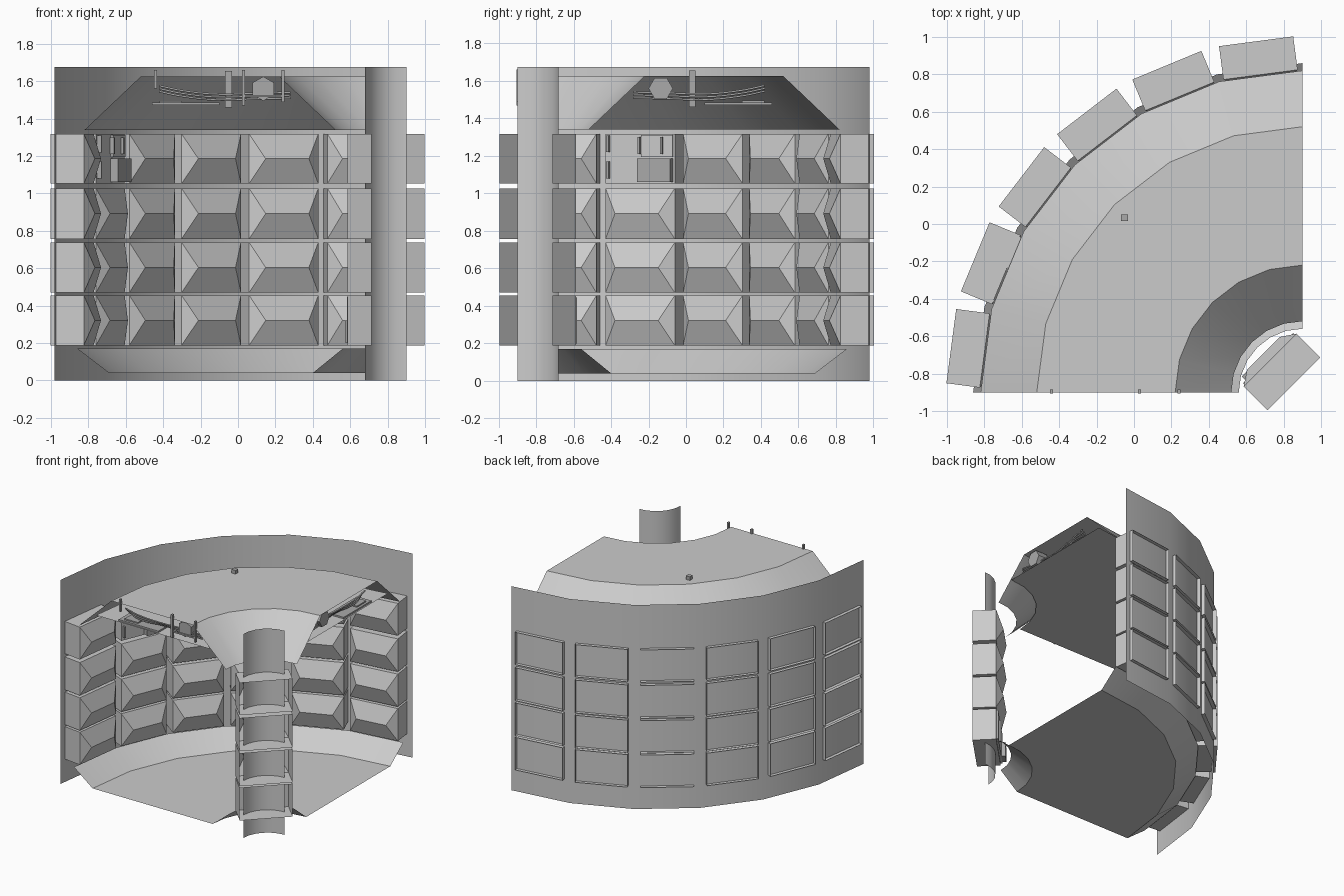
import bpy, bmesh
from math import cos, sin, radians
from mathutils import Matrix, Vector

if "Cube" in bpy.data.objects:
    bpy.data.objects.remove(bpy.data.objects["Cube"])


def material(name, value):
    m = bpy.data.materials.new(name)
    m.use_nodes = True
    colour = (value, value, value, 1)
    m.diffuse_color = colour
    m.node_tree.nodes["Principled BSDF"].inputs["Base Color"].default_value = colour
    return m


GREY = material("light grey panel", 0.6)
DARK = material("mid grey equipment", 0.4)
AXIS = Vector((0.9, -0.9, 0))      # axis of the quarter ring
STEP = 15                          # degrees per wall segment


def finish(name, bm, mat, smooth=False):
    me = bpy.data.meshes.new(name)
    bmesh.ops.recalc_face_normals(bm, faces=bm.faces)
    bm.to_mesh(me)
    bm.free()
    if smooth:
        me.shade_smooth()
        me.set_sharp_from_angle(angle=radians(30))
    me.materials.append(mat)
    ob = bpy.data.objects.new(name, me)
    bpy.context.collection.objects.link(ob)
    return ob


def polar(r, deg, z):
    a = radians(deg)
    return AXIS + Vector((-r * cos(a), r * sin(a), z))


def quarter(name, profile, mat=GREY):
    """Sweep an (r, z) profile a quarter turn about the axis."""
    bm = bmesh.new()
    rings = [[bm.verts.new(polar(r, k * STEP, z)) for r, z in profile] for k in range(7)]
    for a, b in zip(rings, rings[1:]):
        for i in range(len(profile) - 1):
            bm.faces.new((a[i], a[i + 1], b[i + 1], b[i]))
    return finish(name, bm, mat, True)


def frame(deg, r, side):
    """Local axes: x into the room, y along the wall, z up."""
    a = radians(deg)
    out = Vector((-cos(a), sin(a), 0)) * side
    along = Vector((sin(a), cos(a), 0))
    m = Matrix((out, along, Vector((0, 0, 1)))).transposed().to_4x4()
    m.translation = polar(r, deg, 0)
    return m


def box(name, lo, hi, mat=DARK, matrix=None):
    bm = bmesh.new()
    bmesh.ops.create_cube(bm, size=1)
    lo, hi = Vector(lo), Vector(hi)
    for v in bm.verts:
        v.co = (lo + hi) / 2 + v.co * (hi - lo)
    if matrix:
        bm.transform(matrix)
    return finish(name, bm, mat)


WIDE, DEEP, PEAK, RIDGE = 0.2, 0.18, 0.05, 0.125


def locker(name, matrix, z0, z1, flat=False):
    """Open-backed shell with a hipped or flat door."""
    bm = bmesh.new()
    corners = [(-WIDE, z0), (WIDE, z0), (WIDE, z1), (-WIDE, z1)]
    back = [bm.verts.new((0, y, z)) for y, z in corners]
    front = [bm.verts.new((DEEP, y, z)) for y, z in corners]
    for i in range(4):
        j = (i + 1) % 4
        bm.faces.new((back[i], back[j], front[j], front[i]))
    if flat:
        bm.faces.new(front)
    else:
        mid = (z0 + z1) / 2
        l, r = (bm.verts.new((DEEP + PEAK, y, mid)) for y in (-RIDGE, RIDGE))
        a, b, c, d = front
        for f in ((a, b, r, l), (b, c, r), (c, d, l, r), (d, a, l)):
            bm.faces.new(f)
    bm.transform(matrix)
    return finish(name, bm, GREY)


# Shells: walls, floor dish, roof and inner roof deck
quarter("outer_wall", [(1.88, 0), (1.88, 1.675)])
quarter("core_column", [(0.22, 0), (0.22, 1.675)])
quarter("floor", [(1.76, 0.17), (1.59, 0.04), (0.5, 0.04), (0.34, 0.17)])
quarter("roof", [(1.72, 1.34), (1.42, 1.625), (0.68, 1.625), (0.38, 1.34)])
quarter("roof_deck", [(1.56, 1.47), (0.53, 1.47)])

# Lockers around the wall and on the core
ROWS = [(0.188, 0.455), (0.47, 0.738), (0.757, 1.027), (1.053, 1.318)]
core = frame(45, 0.064, 1)
for n, (z0, z1) in enumerate(ROWS):
    for k in range(6):
        locker("wall_locker", frame((k + 0.5) * STEP, 1.893, -1), z0, z1,
               flat=(k == 1 and n == 3))
    locker("core_locker", core, z0, z1, flat=(n == 0))

# Equipment on the flat wall locker
wall = frame(1.5 * STEP, 1.893, -1)
box("locker_unit", (DEEP, 0, 1.06), (DEEP + 0.045, 0.19, 1.187), DARK, wall)
box("locker_upper_door", (DEEP, 0.01, 1.195), (DEEP + 0.01, 0.19, 1.312), GREY, wall)
for y, z in ((-0.18, 1.08), (-0.18, 1.22), (0, 1.21), (0.13, 1.21)):
    box("locker_handle", (DEEP, y - 0.006, z), (DEEP + 0.025, y + 0.006, z + 0.09), DARK, wall)

# Equipment on the flat core locker
box("core_door", (DEEP, -0.19, 0.2), (DEEP + 0.015, 0.19, 0.445), GREY, core)
box("core_unit", (DEEP, -0.17, 0.2), (DEEP + 0.045, -0.08, 0.32), DARK, core)
box("core_handle", (DEEP, 0.1, 0.22), (DEEP + 0.03, 0.115, 0.4), DARK, core)


# Equipment between deck and roof, repeated at both cut ends
def swap(p):
    return (-p[1], -p[0], p[2])


def cable(name, points, thick=0.006):
    cu = bpy.data.curves.new(name, "CURVE")
    cu.dimensions = "3D"
    cu.bevel_depth, cu.bevel_resolution, cu.resolution_u = thick, 1, 6
    sp = cu.splines.new("BEZIER")
    sp.bezier_points.add(len(points) - 1)
    for bp, p in zip(sp.bezier_points, points):
        bp.co = p
        bp.handle_left_type = bp.handle_right_type = "AUTO"
    cu.materials.append(DARK)
    bpy.context.collection.objects.link(bpy.data.objects.new(name, cu))


for end, flip in (("front", False), ("side", True)):
    place = swap if flip else tuple

    def end_box(name, lo, hi):
        a, b = place(lo), place(hi)
        box(end + name, [min(p) for p in zip(a, b)], [max(p) for p in zip(a, b)])

    end_box("_console", (-0.46, -0.89, 1.472), (-0.1, -0.76, 1.485))
    end_box("_console_keys", (-0.42, -0.87, 1.485), (-0.3, -0.79, 1.495))
    bm = bmesh.new()
    bmesh.ops.create_cone(bm, cap_ends=True, segments=6, radius1=0.065, radius2=0.065, depth=0.1)
    turn = Matrix.Rotation(radians(90), 4, "Y" if flip else "X")
    bm.transform(Matrix.Translation(place((0.135, -0.83, 1.56))) @ turn)
    finish(end + "_hex_tank", bm, DARK)
    for i in range(3):
        drop = i * 0.015
        cable(end + "_cable", [place(p) for p in (
            (-0.42, -0.86 + drop, 1.575 - drop), (-0.3, -0.86, 1.55 - drop),
            (-0.1, -0.84 + drop, 1.53 - drop), (0.08, -0.84, 1.535 - drop),
            (0.28, -0.86, 1.54 - drop))])

# Posts, rail and roof block at the front end
for x, low in ((-0.44, 1.56), (0.03, 1.47), (0.24, 1.49)):
    box("front_post", (x - 0.008, -0.905, low), (x + 0.008, -0.885, 1.66))
box("front_rail", (0.03, -0.9, 1.515), (0.24, -0.888, 1.527))
box("roof_block", (-0.07, 0.015, 1.46), (-0.033, 0.05, 1.655))
